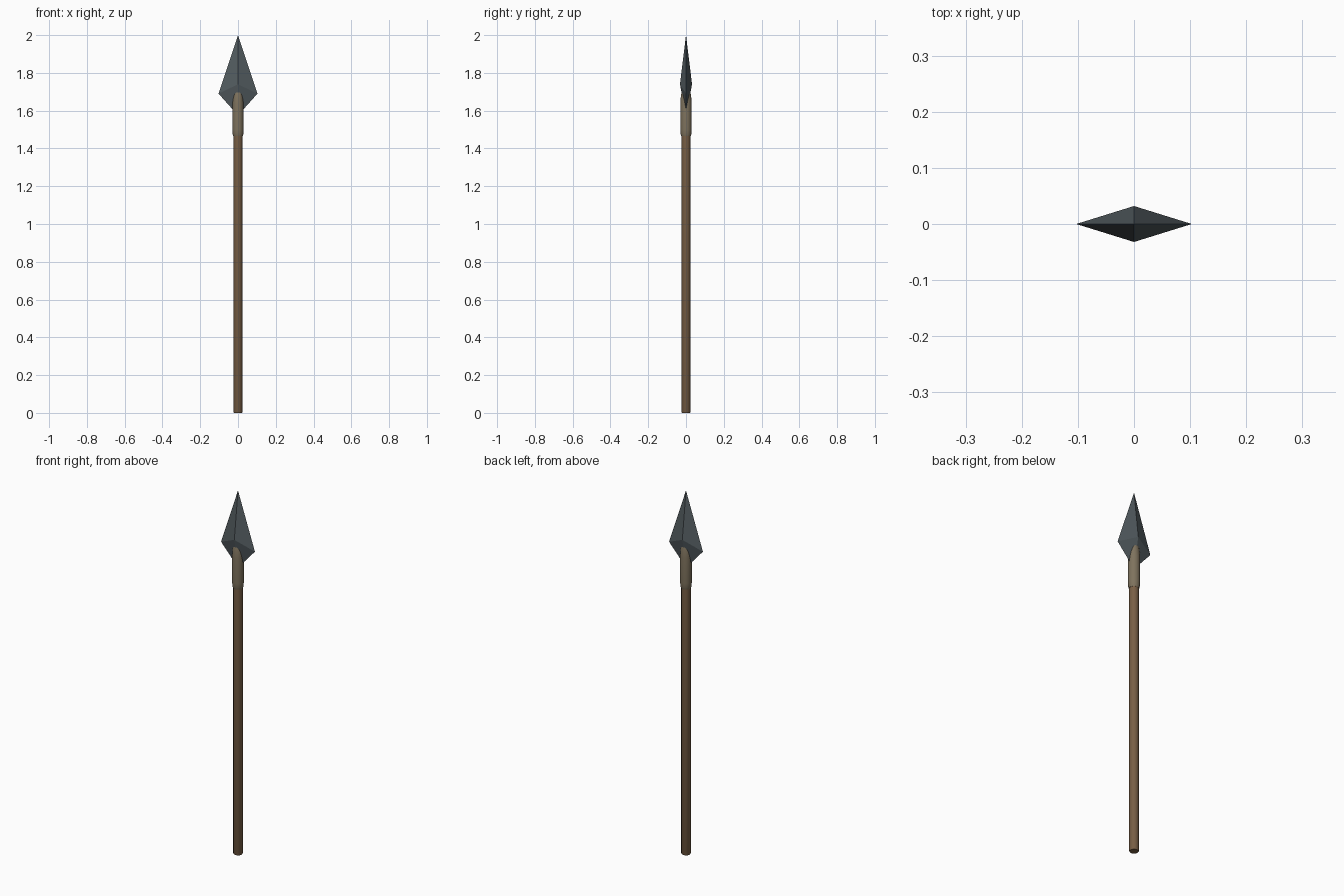
import bpy, bmesh
from math import cos, sin, pi, radians

if "Cube" in bpy.data.objects:
    bpy.data.objects.remove(bpy.data.objects["Cube"])


def finish(name, bm, color, smooth):
    bmesh.ops.recalc_face_normals(bm, faces=bm.faces)
    mesh = bpy.data.meshes.new(name)
    bm.to_mesh(mesh)
    bm.free()
    obj = bpy.data.objects.new(name, mesh)
    bpy.context.collection.objects.link(obj)
    mat = bpy.data.materials.new(name + "_material")
    mat.diffuse_color = (*color, 1)
    mat.use_nodes = True
    mat.node_tree.nodes["Principled BSDF"].inputs["Base Color"].default_value = mat.diffuse_color
    mesh.materials.append(mat)
    if smooth:
        bpy.ops.object.select_all(action='DESELECT')
        obj.select_set(True)
        bpy.context.view_layer.objects.active = obj
        bpy.ops.object.shade_smooth_by_angle(angle=radians(40))
    return obj


def lathe(name, profile, sides, color):
    """Closed round part from (radius, z) pairs."""
    bm = bmesh.new()
    rings = [[bm.verts.new((r * cos(2 * pi * i / sides), r * sin(2 * pi * i / sides), z))
              for i in range(sides)] for r, z in profile]
    for a, b in zip(rings, rings[1:]):
        for i in range(sides):
            j = (i + 1) % sides
            bm.faces.new((a[i], a[j], b[j], b[i]))
    bm.faces.new(rings[0])
    bm.faces.new(rings[-1])
    return finish(name, bm, color, True)


# Wooden pole
lathe("shaft", [(0.022, 0), (0.024, 0.004), (0.024, 1.6)], 12, (0.19, 0.115, 0.06))

# Binding that holds the blade, slightly drawn in at both ends
lathe("binding", [(0.025, 1.465), (0.028, 1.475), (0.030, 1.50), (0.030, 1.64),
                  (0.027, 1.68), (0.022, 1.70)], 16, (0.21, 0.17, 0.11))

# Stone blade: eight flat facets between tip, tang, side corners and ridges
bm = bmesh.new()
tip = bm.verts.new((0, 0, 2.0))
tang = bm.verts.new((0, 0, 1.575))
girdle = [bm.verts.new(p) for p in
          ((0.103, 0, 1.69), (0, 0.032, 1.74), (-0.103, 0, 1.69), (0, -0.032, 1.74))]
for i in range(4):
    for end in (tip, tang):
        bm.faces.new((girdle[i], girdle[(i + 1) % 4], end))
finish("blade", bm, (0.085, 0.105, 0.115), False)
